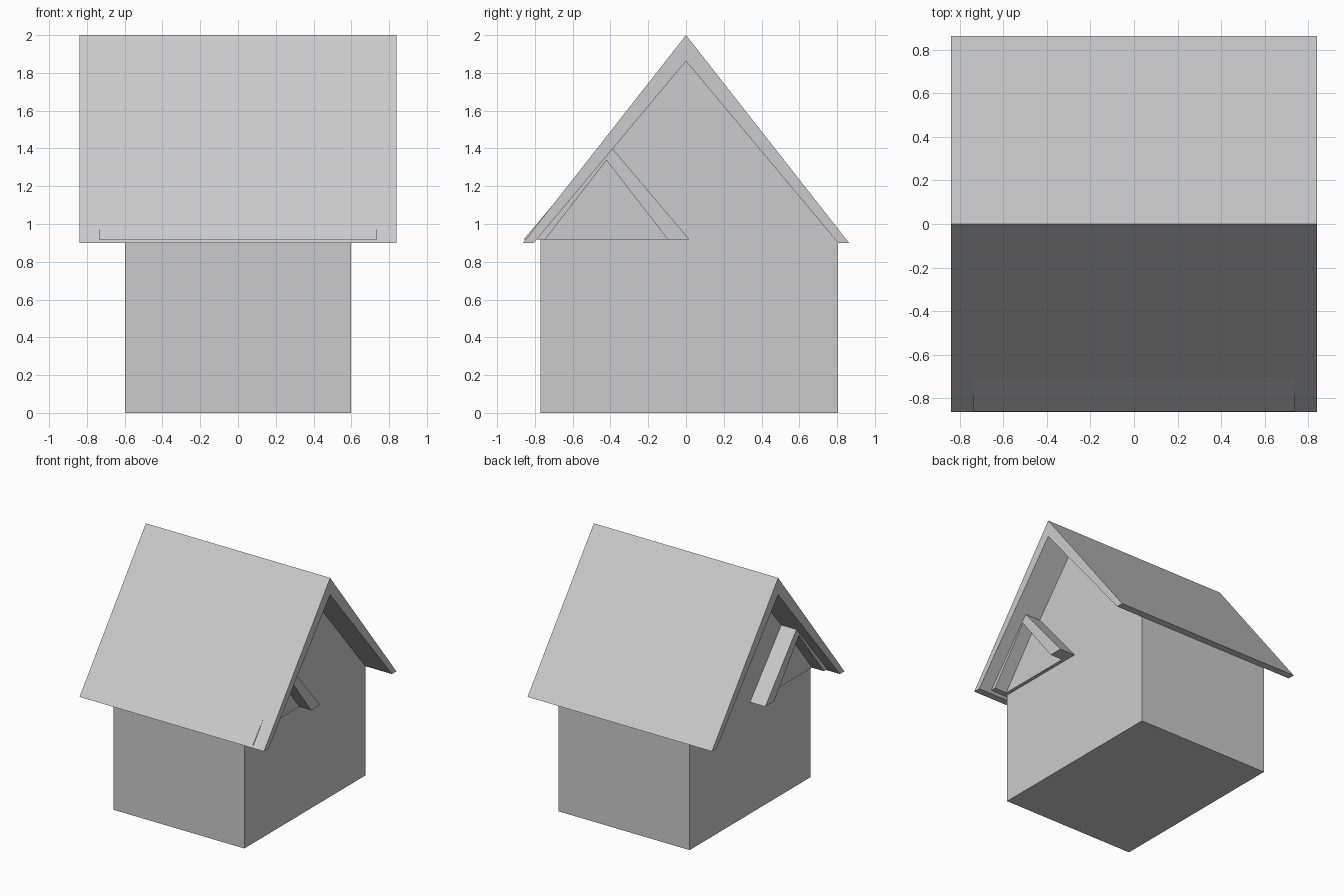
import bpy
import bmesh

cube = bpy.data.objects.get("Cube")
if cube:
    bpy.data.objects.remove(cube, do_unlink=True)

grey = bpy.data.materials.new("light_grey")
grey.use_nodes = True
COLOUR = (0.6, 0.6, 0.6, 1)
grey.diffuse_color = COLOUR
grey.node_tree.nodes["Principled BSDF"].inputs["Base Color"].default_value = COLOUR


def prism(name, profile, half_width):
    """Extrude a (y, z) profile along x, centred on x = 0."""
    bm = bmesh.new()
    face = bm.faces.new([bm.verts.new((-half_width, y, z)) for y, z in profile])
    out = bmesh.ops.extrude_face_region(bm, geom=[face])
    moved = [v for v in out["geom"] if isinstance(v, bmesh.types.BMVert)]
    bmesh.ops.translate(bm, verts=moved, vec=(2 * half_width, 0, 0))
    bmesh.ops.recalc_face_normals(bm, faces=bm.faces)
    mesh = bpy.data.meshes.new(name)
    bm.to_mesh(mesh)
    bm.free()
    mesh.materials.append(grey)
    obj = bpy.data.objects.new(name, mesh)
    bpy.context.collection.objects.link(obj)
    return obj


def gable_roof(name, y, eave, outer, inner, half_width):
    """Chevron roof; outer and inner are (half span, ridge height)."""
    (span_o, top_o), (span_i, top_i) = outer, inner
    prism(name, [(y - span_o, eave), (y, top_o), (y + span_o, eave),
                 (y + span_i, eave), (y, top_i), (y - span_i, eave)], half_width)


# House walls with the gable ends running up to the roof
prism("house_walls", [(-0.77, 0), (0.805, 0), (0.805, 0.9), (0, 1.862), (-0.77, 0.942)], 0.597)

# Main roof with deep overhangs
gable_roof("main_roof", 0, 0.9, (0.863, 2.0), (0.805, 1.862), 0.84)

# Small cross roof and the gable panel beneath it
gable_roof("small_roof", -0.421, 0.918, (0.439, 1.437), (0.325, 1.337), 0.735)
prism("small_gable_panel", [(-0.76, 0.918), (-0.421, 1.35), (-0.086, 0.918)], 0.625)
